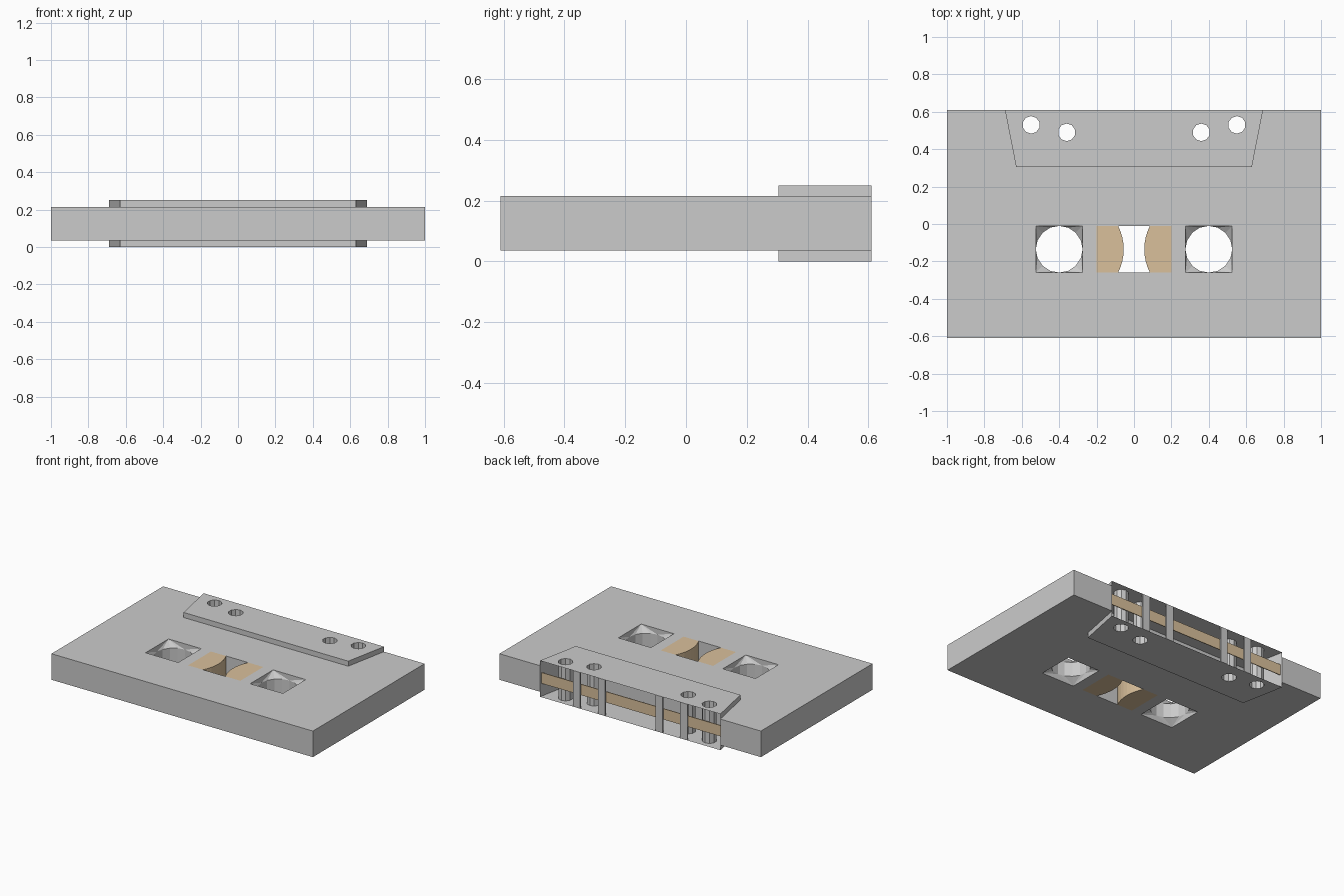
import bpy, bmesh
from math import sin, cos, pi, asin, copysign

if "Cube" in bpy.data.objects:
    bpy.data.objects.remove(bpy.data.objects["Cube"])

tape_mat = bpy.data.materials.new("tape_brown")
tape_mat.diffuse_color = (0.70, 0.53, 0.33, 1)
tape_mat.use_nodes = True
tape_mat.node_tree.nodes["Principled BSDF"].inputs["Base Color"].default_value = tape_mat.diffuse_color
Z0, Z1 = 0.035, 0.215      # body bottom / top
HZ = 0.25                  # raised section height
YC, HW = -0.135, 0.125     # window centre line and half size


def sheet(bm, loops, z):
    """Flat face at height z, first loop is the outline, others are holes."""
    edges = []
    for pts in loops:
        vs = [bm.verts.new((x, y, z)) for x, y in pts]
        edges += [bm.edges.new((vs[i - 1], vs[i])) for i in range(len(vs))]
    bmesh.ops.triangle_fill(bm, use_beauty=True, edges=edges)


def wall(bm, pts, z0, z1, closed=False):
    """Upright strip along a path."""
    path = list(pts) + ([pts[0]] if closed else [])
    lo = [bm.verts.new((x, y, z0)) for x, y in path]
    hi = [bm.verts.new((x, y, z1)) for x, y in path]
    for i in range(len(path) - 1):
        bm.faces.new((lo[i], lo[i + 1], hi[i + 1], hi[i]))


def circle(cx, cy, r, n, start=0.0):
    return [(cx + r * cos(start + 2 * pi * i / n), cy + r * sin(start + 2 * pi * i / n)) for i in range(n)]


def rect(x0, x1, y0, y1):
    return [(x0, y0), (x1, y0), (x1, y1), (x0, y1)]


def finish(bm, name, mat=None):
    bmesh.ops.remove_doubles(bm, verts=bm.verts, dist=1e-5)
    bmesh.ops.recalc_face_normals(bm, faces=bm.faces)
    me = bpy.data.meshes.new(name)
    bm.to_mesh(me)
    bm.free()
    ob = bpy.data.objects.new(name, me)
    bpy.context.collection.objects.link(ob)
    if mat:
        me.materials.append(mat)
    return ob


def box(name, x0, x1, y0, y1, z0, z1, mat=None):
    bm = bmesh.new()
    for z in (z0, z1):
        sheet(bm, [rect(x0, x1, y0, y1)], z)
    wall(bm, rect(x0, x1, y0, y1), z0, z1, True)
    return finish(bm, name, mat)


# Case body: notched slab with two reel openings and a centre window
notch = [(0.69, 0.61), (0.63, 0.305), (-0.63, 0.305), (-0.69, 0.61)]
outer = [(-0.69, 0.61), (-1, 0.61), (-1, -0.61), (1, -0.61), (1, 0.61), (0.69, 0.61)]
holes = [rect(c - HW, c + HW, YC - HW, YC + HW) for c in (-0.4, 0.4)]
window = rect(-0.2, 0.2, YC - HW, YC + HW)
bm = bmesh.new()
for z in (Z0, Z1):
    sheet(bm, [outer + notch[1:3]] + holes + [window], z)
wall(bm, outer, Z0, Z1)
for s in (-1, 1):
    wall(bm, [(-0.085, YC + s * HW), (0.085, YC + s * HW)], Z0, Z1)
finish(bm, "case_body")

# Reel sockets: square opening sloping into a round bore
N, DEPTH = 16, 0.04
for side, cx in (("left", -0.4), ("right", 0.4)):
    bm = bmesh.new()
    ring = circle(cx, YC, HW, N)
    wall(bm, ring, Z0 + DEPTH, Z1 - DEPTH, True)
    for z, zr in ((Z0, Z0 + DEPTH), (Z1, Z1 - DEPTH)):
        rv = [bm.verts.new((x, y, zr)) for x, y in ring]
        corners = [bm.verts.new((cx + sx * HW, YC + sy * HW, z))
                   for sx, sy in ((1, 1), (-1, 1), (-1, -1), (1, -1))]
        for i in range(N):
            bm.faces.new((rv[i], rv[(i + 1) % N], corners[i * 4 // N]))
        for k in range(4):
            bm.faces.new((corners[k - 1], corners[k], rv[k * N // 4]))
    finish(bm, side + "_reel_socket")

# Tape rolls seen through the window
R = 0.275
half = asin(HW / R)
for side, s in (("left", -1), ("right", 1)):
    arc = [(s * (0.33 - R * cos(a)), YC + R * sin(a)) for a in [half * (i / 4 - 1) for i in range(9)]]
    bm = bmesh.new()
    for z in (Z0, Z1):
        sheet(bm, [arc + [(s * 0.2, YC + HW), (s * 0.2, YC - HW)]], z)
    wall(bm, arc, Z0, Z1)
    finish(bm, side + "_tape_roll", tape_mat)

# Raised head section: hollow shell open at the back, pierced by round tubes
pins = [circle(s * x, y, 0.047, 10, pi / 10) for s in (-1, 1) for x, y in ((0.55, 0.53), (0.36, 0.49))]
bm = bmesh.new()
for z in (0, HZ):
    sheet(bm, [notch] + pins, z)
wall(bm, notch, 0, HZ)
for p in pins:
    wall(bm, p, 0, HZ, True)
finish(bm, "head_section")

# Exposed tape strip and the guide posts in front of it
box("tape_strip", -0.685, 0.685, 0.595, 0.6, 0.09, 0.165, tape_mat)
for i, x in enumerate((-0.41, -0.22, 0.22, 0.41)):
    box(f"guide_post_{i + 1}", x - 0.027, x + 0.027, 0.6, 0.61, 0, HZ)
